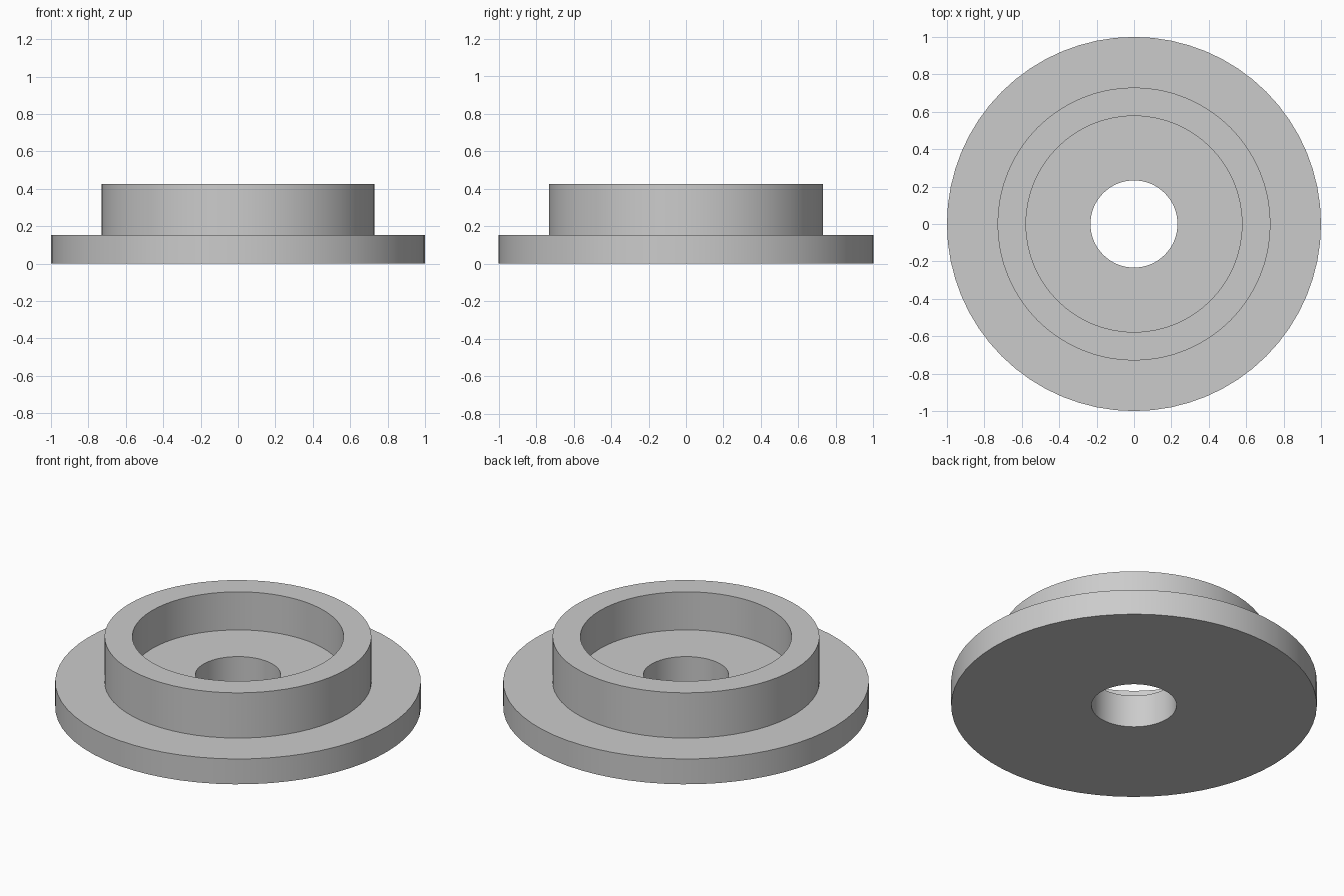
import bpy, bmesh, math

cube = bpy.data.objects.get("Cube")
if cube:
    bpy.data.objects.remove(cube, do_unlink=True)

# Dimensions
SEGMENTS = 64
FLANGE_R, RING_R, RECESS_R, BORE_R = 1.0, 0.73, 0.578, 0.233
FLANGE_Z, FLOOR_Z, TOP_Z = 0.153, 0.196, 0.426

# Grey metal material
grey = bpy.data.materials.new("grey metal")
grey.use_nodes = True
colour = (0.6, 0.6, 0.6, 1)
grey.diffuse_color = colour
grey.node_tree.nodes["Principled BSDF"].inputs["Base Color"].default_value = colour


def lathe(name, profile):
    """Revolve a closed (radius, height) profile about z."""
    bm = bmesh.new()
    verts = [bm.verts.new((r, 0, z)) for r, z in profile]
    edges = [bm.edges.new((a, b)) for a, b in zip(verts, verts[1:] + verts[:1])]
    bmesh.ops.spin(bm, geom=verts + edges, cent=(0, 0, 0), axis=(0, 0, 1),
                   angle=math.tau, steps=SEGMENTS, use_merge=True)
    bmesh.ops.remove_doubles(bm, verts=bm.verts, dist=1e-5)
    bmesh.ops.recalc_face_normals(bm, faces=bm.faces)
    mesh = bpy.data.meshes.new(name)
    bm.to_mesh(mesh)
    bm.free()
    mesh.materials.append(grey)
    obj = bpy.data.objects.new(name, mesh)
    bpy.context.collection.objects.link(obj)
    return obj


# Flanged hub: wide base, raised ring, recessed floor and through bore
hub = lathe("flanged_hub", [
    (BORE_R, 0), (FLANGE_R, 0), (FLANGE_R, FLANGE_Z), (RING_R, FLANGE_Z),
    (RING_R, TOP_Z), (RECESS_R, TOP_Z), (RECESS_R, FLOOR_Z), (BORE_R, FLOOR_Z),
])

# Smooth walls with crisp rims
bpy.ops.object.select_all(action="DESELECT")
hub.select_set(True)
bpy.context.view_layer.objects.active = hub
bpy.ops.object.shade_smooth_by_angle(angle=math.radians(30))
